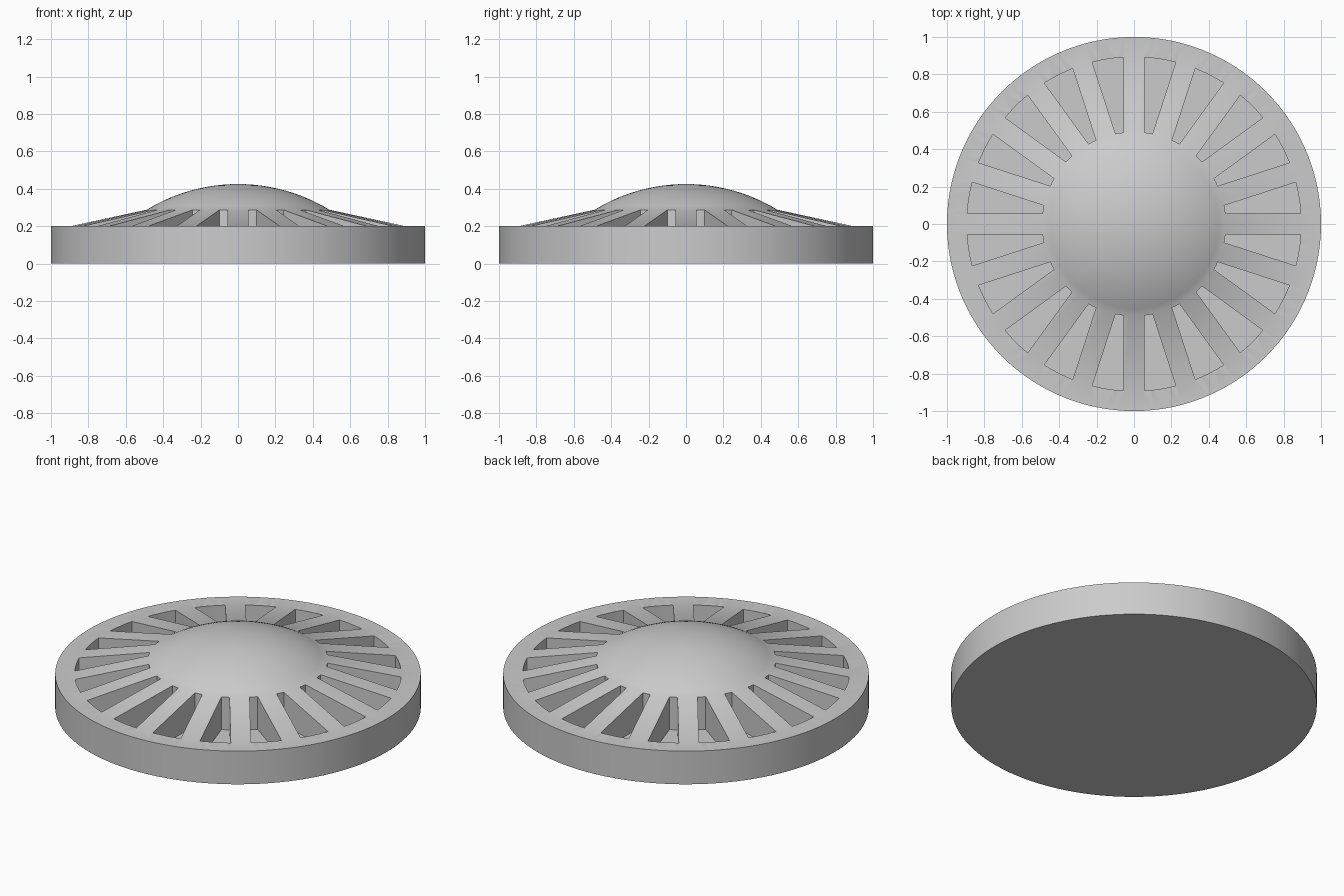
import bpy, bmesh
from math import sin, cos, asin, pi, radians, sqrt
from mathutils import Matrix, Vector

SPOKES = 20
HALF_SPOKE = 0.055
RIM_Z, FLOOR_Z, HUB_Z, TOP_Z = 0.2, 0.09, 0.288, 0.425
SLOT_IN, SLOT_OUT, HUB_R = 0.492, 0.893, 0.488

cube = bpy.data.objects.get("Cube")
if cube:
    bpy.data.objects.remove(cube, do_unlink=True)

grey = bpy.data.materials.new("plain grey")
grey.use_nodes = True
colour = (0.6, 0.6, 0.6, 1)
grey.diffuse_color = colour
grey.node_tree.nodes["Principled BSDF"].inputs["Base Color"].default_value = colour


def make_object(name, bm):
    bmesh.ops.recalc_face_normals(bm, faces=bm.faces)
    mesh = bpy.data.meshes.new(name)
    bm.to_mesh(mesh)
    bm.free()
    obj = bpy.data.objects.new(name, mesh)
    bpy.context.collection.objects.link(obj)
    mesh.materials.append(grey)
    return obj


# Domed disc: base, flat rim, sloping ring and spherical cap, turned about z
height = TOP_Z - HUB_Z
ball = (HUB_R ** 2 + height ** 2) / (2 * height)
edge = asin(HUB_R / ball)
profile = [(0, 0), (1, 0), (1, RIM_Z), (SLOT_OUT, RIM_Z)]
for i in range(13):
    a = edge * (1 - i / 12)
    profile.append((ball * sin(a), TOP_Z - ball + ball * cos(a)))

bm = bmesh.new()
verts = [bm.verts.new((r, 0, z)) for r, z in profile]
edges = [bm.edges.new(pair) for pair in zip(verts, verts[1:])]
bmesh.ops.spin(bm, geom=verts + edges, cent=(0, 0, 0), axis=(0, 0, 1),
               angle=2 * pi, steps=120, use_merge=True)
bmesh.ops.remove_doubles(bm, verts=bm.verts, dist=1e-4)
disc = make_object("domed_disc", bm)

# Slot cutters: wedges that leave straight, even spokes between them
step = 2 * pi / SPOKES


def arc(radius, count=6):
    margin = asin(HALF_SPOKE / radius)
    span = step - 2 * margin
    return [Vector((radius * cos(margin + span * i / count),
                    radius * sin(margin + span * i / count), FLOOR_Z))
            for i in range(count + 1)]


outline = arc(SLOT_OUT) + arc(SLOT_IN)[::-1]
bm = bmesh.new()
for k in range(SPOKES):
    turn = Matrix.Rotation(k * step, 3, 'Z')
    face = bm.faces.new([bm.verts.new(turn @ p) for p in outline])
    top = bmesh.ops.extrude_face_region(bm, geom=[face])["geom"]
    bmesh.ops.translate(bm, vec=(0, 0, 0.5),
                        verts=[v for v in top if isinstance(v, bmesh.types.BMVert)])
cutter = make_object("slot_cutter", bm)
cutter.hide_render = True

cut = disc.modifiers.new("slots", 'BOOLEAN')
cut.operation = 'DIFFERENCE'
cut.solver = 'EXACT'
cut.object = cutter

# Apply the slots, then smooth the round surfaces
bpy.ops.object.select_all(action='DESELECT')
disc.select_set(True)
bpy.context.view_layer.objects.active = disc
bpy.ops.object.modifier_apply(modifier=cut.name)
bpy.data.objects.remove(cutter, do_unlink=True)
bpy.ops.object.shade_smooth_by_angle(angle=radians(30))
